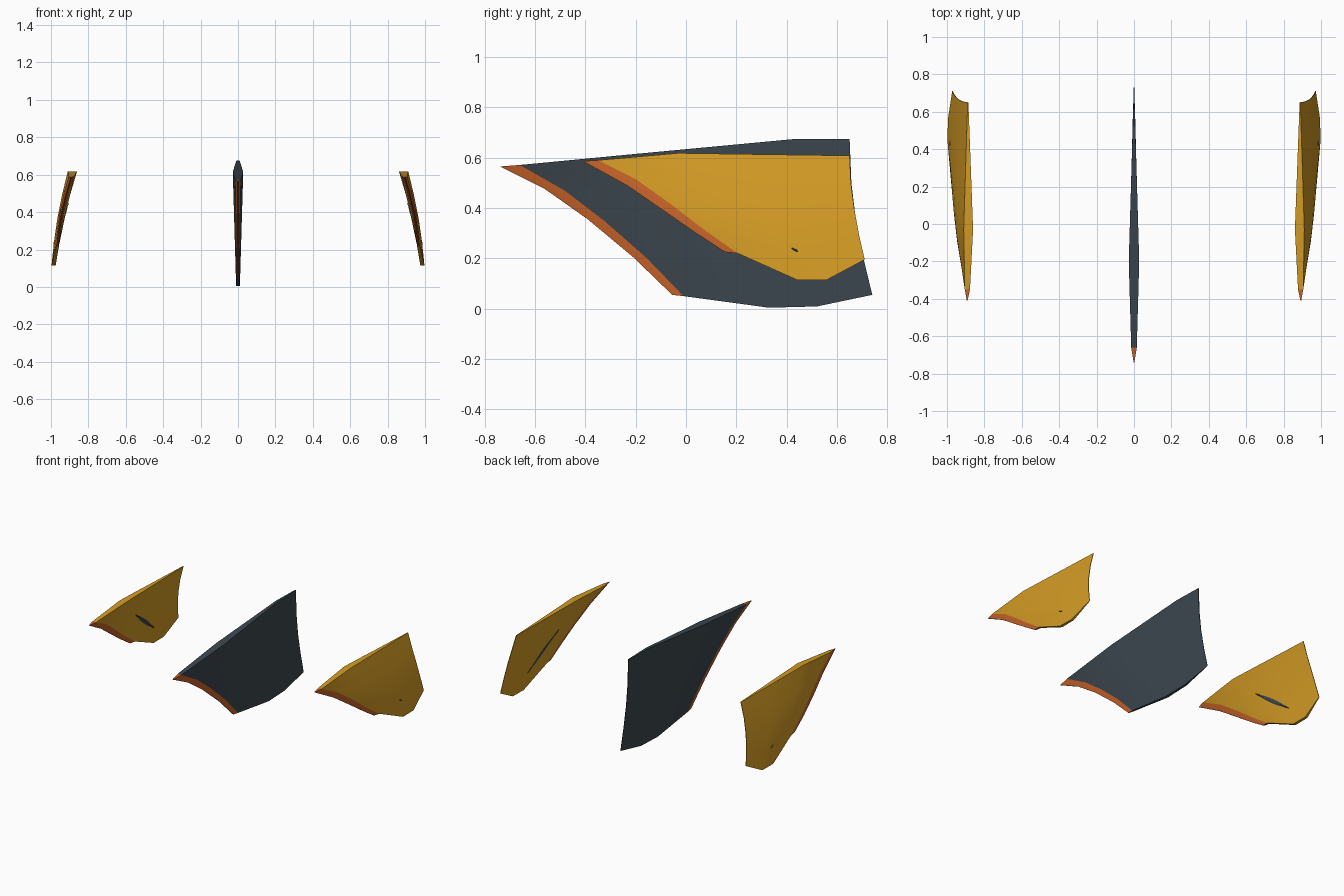
import bpy, bmesh, math
from mathutils import Vector

if "Cube" in bpy.data.objects:
    bpy.data.objects.remove(bpy.data.objects["Cube"])


def material(name, rgb):
    m = bpy.data.materials.new(name)
    m.diffuse_color = (*rgb, 1)
    m.use_nodes = True
    m.node_tree.nodes["Principled BSDF"].inputs["Base Color"].default_value = m.diffuse_color
    return m


SLATE = material("slate", (0.045, 0.062, 0.077))
YELLOW = material("golden yellow", (0.66, 0.33, 0.018))
ORANGE = material("burnt orange", (0.58, 0.125, 0.022))


def lerp(a, b, t):
    return a + (b - a) * t


def build_fin(name, lead, band, trail, root, tip, half_root, half_tip, centre, main):
    """Fin from spanwise curves: lead edge, colour band edge, two inner lines, trailing edge."""
    bm = bmesh.new()
    n = len(lead)
    sides = []
    for i in range(n):
        t = i / (n - 1)
        inner = [tuple(lerp(r[k], p[k], t) for k in (0, 1)) for r, p in zip(root, tip)]
        pts = [lead[i], band[i], *inner, trail[i]]
        row = []
        for j, (y, z) in enumerate(pts):
            h = lerp(half_root[j], half_tip[j], t)
            c = centre(z, t)
            row.append((bm.verts.new((c + h, y, z)), bm.verts.new((c - h, y, z))))
        sides.append(row)
    cols = len(sides[0])

    def face(verts, j):
        f = bm.faces.new(verts)
        f.material_index = 1 if j == 0 else 0

    for i in range(n - 1):
        a, b = sides[i], sides[i + 1]
        for j in range(cols - 1):
            for s in (0, 1):
                face((a[j][s], a[j + 1][s], b[j + 1][s], b[j][s]), j)
        for j in (0, cols - 1):
            face((a[j][0], a[j][1], b[j][1], b[j][0]), j)
    # root and tip caps
    for row in (sides[0], sides[-1]):
        for j in range(cols - 1):
            face((row[j][0], row[j + 1][0], row[j + 1][1], row[j][1]), j)
    bmesh.ops.recalc_face_normals(bm, faces=bm.faces)
    return finish(name, bm, (main, ORANGE))


def finish(name, bm, mats):
    me = bpy.data.meshes.new(name)
    bm.to_mesh(me)
    bm.free()
    for m in mats:
        me.materials.append(m)
    ob = bpy.data.objects.new(name, me)
    bpy.context.collection.objects.link(ob)
    bpy.context.view_layer.objects.active = ob
    bpy.ops.object.select_all(action='DESELECT')
    ob.select_set(True)
    bpy.ops.object.shade_smooth_by_angle(angle=math.radians(20))
    return ob


def mirror(ob, name):
    bm = bmesh.new()
    bm.from_mesh(ob.data)
    for v in bm.verts:
        v.co.x *= -1
    bmesh.ops.reverse_faces(bm, faces=bm.faces)
    return finish(name, bm, list(ob.data.materials))


def surface_mark(name, fin, a, b, width, x0, direction):
    """Thin pointed plate laid on a fin face between two (y, z) points."""
    bpy.context.view_layer.update()
    a, b = Vector(a), Vector(b)
    axis = b - a
    perp = Vector((-axis.y, axis.x)).normalized() * width

    def vert(p, lift):
        hit, loc, _, _ = fin.ray_cast(Vector((x0, p.x, p.y)), Vector((direction, 0, 0)))
        x = loc.x if hit else x0
        return bm.verts.new((x - direction * lift, p.x, p.y))

    bm = bmesh.new()
    steps = 8
    rows = []
    for i in range(steps + 1):
        t = i / steps
        w = max(math.sin(math.pi * t), 0.05)
        mid = a + axis * t
        rows.append([vert(mid + perp * w, 0.001), vert(mid, 0.004), vert(mid - perp * w, 0.001)])
    for r, s in zip(rows, rows[1:]):
        for k in (0, 1):
            f = bm.faces.new((r[k], r[k + 1], s[k + 1], s[k]))
            f.normal_update()
            if f.normal.x * direction > 0:
                f.normal_flip()
    return finish(name, bm, (SLATE,))


# Central fin
build_fin(
    "centre_fin",
    lead=[(-.74, .565), (-.56, .475), (-.39, .355), (-.21, .205), (-.055, .055)],
    band=[(-.66, .571), (-.48, .468), (-.32, .345), (-.155, .2), (-.01, .05)],
    trail=[(.65, .675), (.657, .5), (.675, .35), (.705, .2), (.74, .055)],
    root=[(-.2, .615), (.44, .675)], tip=[(.33, .004), (.52, .009)],
    half_root=[.002, .015, .028, .009, .003], half_tip=[.003, .007, .010, .008, .001],
    centre=lambda z, t: 0.0, main=SLATE)

# Side fins, canted outwards and slightly bowed
right = build_fin(
    "right_side_fin",
    lead=[(-.41, .586), (-.23, .487), (-.09, .39), (.04, .3), (.155, .225)],
    band=[(-.35, .59), (-.2, .515), (-.06, .415), (.07, .315), (.205, .22)],
    trail=[(.65, .608), (.655, .5), (.668, .4), (.688, .29), (.71, .195)],
    root=[(-.03, .618), (.3, .613)], tip=[(.44, .115), (.56, .115)],
    half_root=[.002, .014, .025, .014, .002], half_tip=[.004, .008, .011, .009, .002],
    centre=lambda z, t: 0.887 + 0.2 * (0.61 - z) + 0.012 * math.sin(math.pi * t),
    main=YELLOW)
mirror(right, "left_side_fin")

# Slate slot marks on the inner and outer faces
inner = surface_mark("right_inner_slot", right, (.14, .45), (.42, .235), .014, 0.5, 1)
outer = surface_mark("right_outer_slot", right, (.42, .24), (.445, .228), .005, 1.3, -1)
mirror(inner, "left_inner_slot")
mirror(outer, "left_outer_slot")
